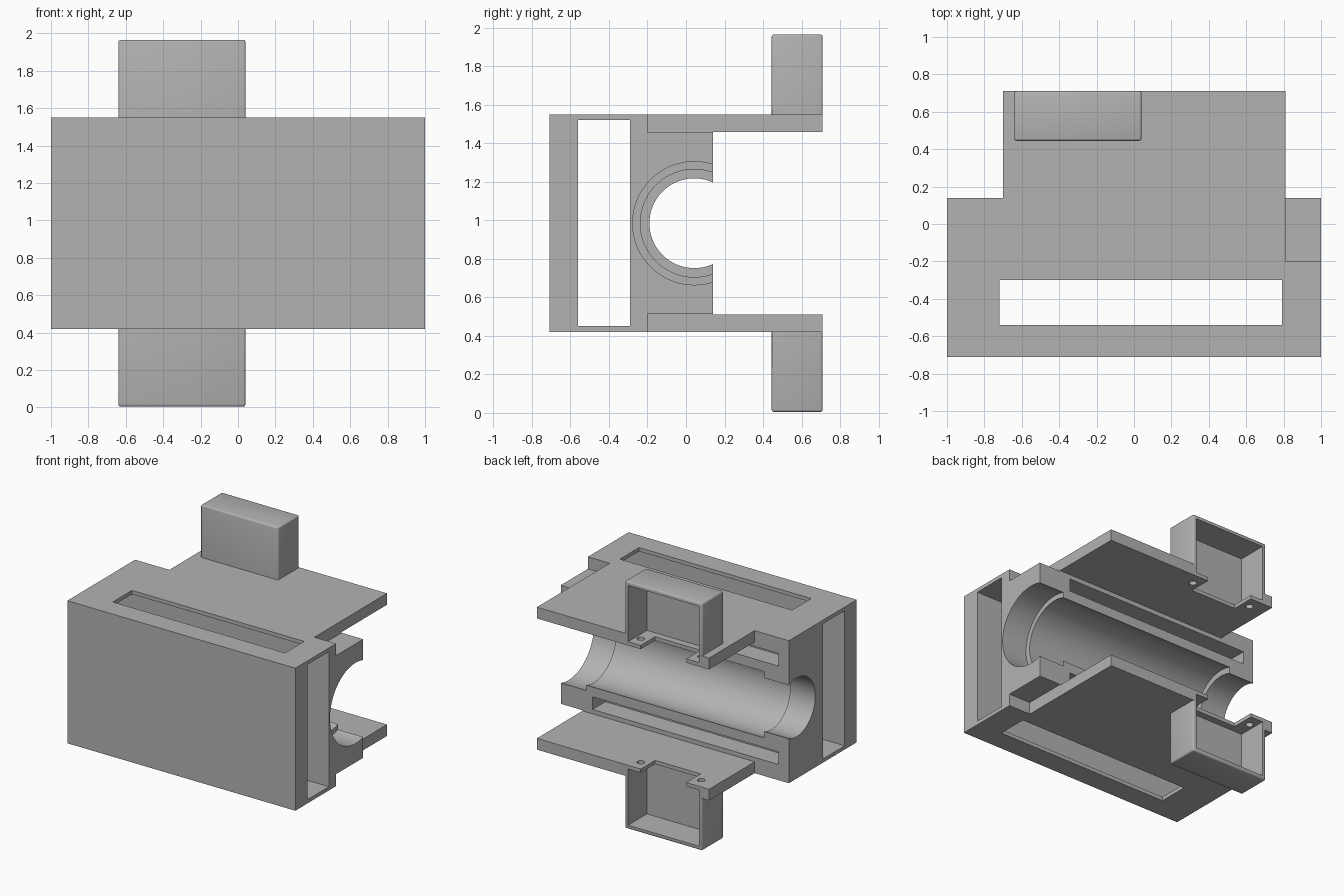
import bpy, bmesh, math
from mathutils import Matrix, Vector

cube = bpy.data.objects.get("Cube")
if cube:
    bpy.data.objects.remove(cube, do_unlink=True)

MID = 0.985      # height of the plane the whole part is mirrored about

grey = bpy.data.materials.new("plain grey")
grey.use_nodes = True
COLOUR = (0.45, 0.45, 0.45, 1)
grey.diffuse_color = COLOUR
grey.node_tree.nodes["Principled BSDF"].inputs["Base Color"].default_value = COLOUR


def finish(bm, name):
    bmesh.ops.recalc_face_normals(bm, faces=bm.faces)
    mesh = bpy.data.meshes.new(name)
    bm.to_mesh(mesh)
    bm.free()
    mesh.materials.append(grey)
    ob = bpy.data.objects.new(name, mesh)
    bpy.context.collection.objects.link(ob)
    return ob


def box(name, x, y, z, bevel=0, base=None):
    """Box from (low, high) pairs; edges lying on height 'base' stay sharp."""
    bm = bmesh.new()
    low = Vector(min(p) for p in (x, y, z))
    high = Vector(max(p) for p in (x, y, z))
    bmesh.ops.create_cube(bm, size=1)
    for v in bm.verts:
        v.co = [(a + b) / 2 + c * (b - a) for a, b, c in zip(low, high, v.co)]
    if bevel:
        edges = [e for e in bm.edges
                 if any(abs(v.co.z - base) > 0.001 for v in e.verts)]
        bmesh.ops.bevel(bm, geom=edges, offset=bevel, segments=3,
                        profile=0.5, affect='EDGES')
    return finish(bm, name)


def rod(name, radius, centre, length, axis='X', segments=96):
    bm = bmesh.new()
    turn = Matrix.Rotation(math.pi / 2, 4, 'Y') if axis == 'X' else Matrix()
    bmesh.ops.create_cone(bm, cap_ends=True, segments=segments, radius1=radius,
                          radius2=radius, depth=length,
                          matrix=Matrix.Translation(centre) @ turn)
    return finish(bm, name)


def cut(target, cutter):
    mod = target.modifiers.new("cut", 'BOOLEAN')
    mod.operation = 'DIFFERENCE'
    mod.solver = 'EXACT'
    mod.object = cutter
    bpy.context.view_layer.objects.active = target
    bpy.ops.object.modifier_apply(modifier=mod.name)
    bpy.data.objects.remove(cutter, do_unlink=True)


def span(side, a, b):
    """Heights measured outward from the middle plane."""
    return (MID + side * a, MID + side * b)


# Body: one block, opened at the back so that two plates remain
body = box("body", (-1, 1), (-0.71, 0.71), (0.42, 1.55))
cut(body, box("back_gap", (-2, 2), (0.14, 1), span(1, -0.475, 0.475)))
cut(body, box("corner", (-2, -0.7), (0.14, 1), (0, 2)))
cut(body, box("corner", (0.81, 2), (0.14, 1), (0, 2)))

# Front cavity running from end to end, and the slot crossing it
cut(body, box("cavity", (-2, 2), (-0.56, -0.29), (0.45, 1.52)))
cut(body, box("slot", (-0.72, 0.79), (-0.54, -0.3), (0, 2)))

# Stepped bore, open at the back
cut(body, rod("bore_narrow", 0.233, (0, 0.043, MID), 3))
cut(body, rod("bore_middle", 0.28, (0.61, 0.043, MID), 2.78))
cut(body, rod("bore_wide", 0.32, (1.28, 0.043, MID), 1))

BOX_X, BOX_Y = (-0.64, 0.04), (0.445, 0.71)
ROOM_X, ROOM_Y = (-0.61, 0.01), (0.475, 1)

for side, label in ((1, "upper"), (-1, "lower")):
    # Step at the wide end and groove beside the bore
    cut(body, box("step", (0.81, 2), (-0.2, 1), span(side, 0.47, 1)))
    cut(body, box("groove", (-0.91, 0.72), (-0.02, 0.2), span(side, 0.34, 0.44)))
    # Housing recess in the plate, leaving two ledges with screw holes
    cut(body, box("recess", ROOM_X, ROOM_Y, span(side, 0.505, 0.7)))
    cut(body, box("gap", (-0.5, -0.1), (0.53, 1), span(side, 0.4, 0.7)))
    for x in (-0.035, -0.565):
        cut(body, rod("hole", 0.028, (x, 0.615, MID + side * 0.49), 0.2, 'Z', 24))
    # Hollow housing, open at the back
    housing = box(label + "_housing", BOX_X, BOX_Y, span(side, 0.565, 0.98),
                  0.012, MID + side * 0.565)
    cut(housing, box("room", ROOM_X, ROOM_Y, span(side, 0.4, 0.95)))

for ob in [o for o in bpy.data.objects if o.name == "body" or "housing" in o.name]:
    bpy.ops.object.select_all(action='DESELECT')
    ob.select_set(True)
    bpy.context.view_layer.objects.active = ob
    bpy.ops.object.shade_smooth_by_angle(angle=math.radians(30))
